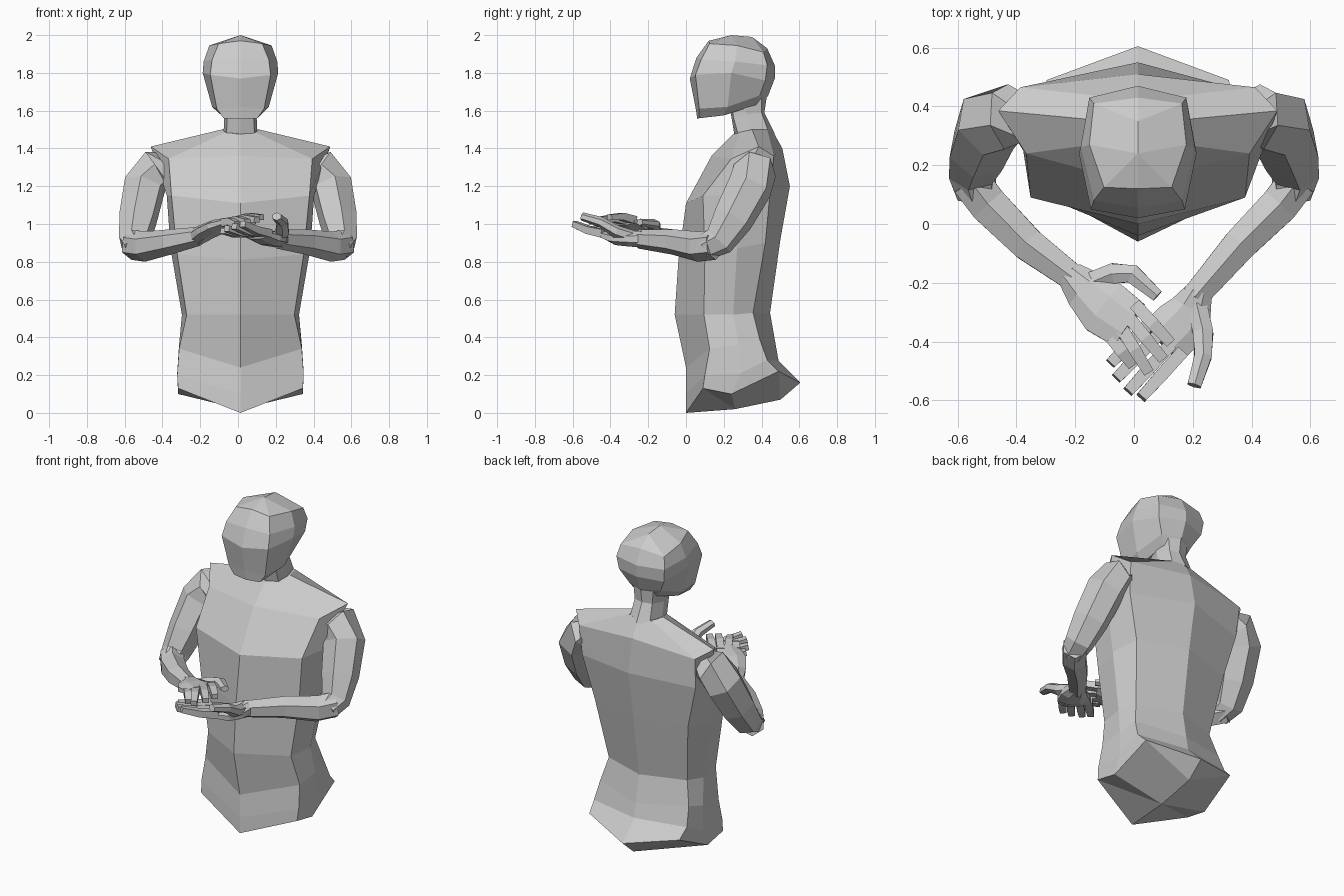
import bpy, bmesh, math
from mathutils import Vector

clay = bpy.data.materials.new("light_grey")
clay.diffuse_color = (0.6, 0.6, 0.6, 1)
AXIS = 0.013  # the body's mirror line


def finish(name, bm):
    bmesh.ops.recalc_face_normals(bm, faces=bm.faces)
    me = bpy.data.meshes.new(name)
    bm.to_mesh(me)
    bm.free()
    me.materials.append(clay)
    ob = bpy.data.objects.new(name, me)
    bpy.context.collection.objects.link(ob)
    return ob


def bridge(bm, loops):
    n = len(loops[0])
    for a, b in zip(loops, loops[1:]):
        for i in range(n):
            j = (i + 1) % n
            bm.faces.new((a[i], a[j], b[j], b[i]))


def body(name, rings, bottom=None, top=None):
    """Loft mirrored half rings: front centre, front side, side, back side, back centre."""
    bm = bmesh.new()
    loops = []
    for half in rings:
        pts = list(half) + [(-x, y, z) for x, y, z in half[3:0:-1]]
        loops.append([bm.verts.new((x + AXIS, y, z)) for x, y, z in pts])
    bridge(bm, loops)
    for loop, cap in ((loops[0], bottom), (loops[-1], top)):
        # a cap is a ridge of two points on the mirror line
        if cap:
            f, b = [bm.verts.new((AXIS, y, z)) for y, z in cap]
            for s in (1, -1):
                v = [loop[(s * i) % 8] for i in range(5)]
                bm.faces.new((v[0], v[1], f))
                bm.faces.new((v[1], v[2], f))
                bm.faces.new((v[2], v[3], b, f))
                bm.faces.new((v[3], v[4], b))
        else:
            bm.faces.new(loop)
    return finish(name, bm)


def tube(name, stations, n=6, ref=(0, 0, 1)):
    """Loft along (x, y, z, half width, half height); height follows ref."""
    bm = bmesh.new()
    p = [Vector(s[:3]) for s in stations]
    loops = []
    for i, s in enumerate(stations):
        t = (p[min(i + 1, len(p) - 1)] - p[max(i - 1, 0)]).normalized()
        v = Vector(ref)
        v = (v - t * v.dot(t)).normalized()
        u = t.cross(v)
        ring = []
        for k in range(n):
            a = 2 * math.pi * (k + 0.5) / n
            ring.append(bm.verts.new(p[i] + u * (math.cos(a) * s[3]) + v * (math.sin(a) * s[4])))
        loops.append(ring)
    bridge(bm, loops)
    bm.faces.new(loops[0])
    bm.faces.new(loops[-1])
    return finish(name, bm)


# torso with shoulders
body("torso", [
    [(0, 0, 0), (.33, .09, .13), (.33, .24, .10), (.31, .49, .22), (0, .605, .16)],
    [(0, 0, .10), (.335, .10, .20), (.335, .29, .21), (.32, .43, .28), (0, .49, .275)],
    [(0, 0, .24), (.325, .125, .34), (.325, .28, .36), (.305, .39, .39), (0, .475, .36)],
    [(0, -.06, .52), (.285, .095, .52), (.31, .25, .52), (.27, .355, .53), (0, .445, .53)],
    [(0, -.04, .81), (.335, .10, .84), (.37, .27, .87), (.32, .42, .90), (0, .50, .92)],
    [(0, 0, 1.11), (.365, .09, 1.15), (.39, .25, 1.15), (.39, .445, 1.17), (0, .55, 1.20)],
    [(0, .135, 1.36), (.38, .24, 1.345), (.475, .385, 1.41), (.40, .465, 1.36), (0, .51, 1.40)],
    [(0, .25, 1.475), (.08, .28, 1.485), (.10, .35, 1.50), (.08, .43, 1.50), (0, .455, 1.50)],
], bottom=[(.26, .02), (.50, .07)])

# neck
body("neck", [
    [(0, .26, 1.45), (.075, .28, 1.46), (.09, .35, 1.47), (.07, .44, 1.48), (0, .47, 1.48)],
    [(0, .24, 1.57), (.07, .25, 1.57), (.085, .32, 1.58), (.06, .40, 1.59), (0, .415, 1.59)],
    [(0, .22, 1.66), (.07, .24, 1.66), (.09, .30, 1.67), (.07, .40, 1.69), (0, .43, 1.69)],
])

# head
body("head", [
    [(0, .06, 1.555), (.09, .07, 1.56), (.10, .20, 1.575), (.075, .37, 1.63), (0, .40, 1.63)],
    [(0, .05, 1.62), (.125, .07, 1.61), (.15, .22, 1.62), (.11, .39, 1.68), (0, .435, 1.68)],
    [(0, .02, 1.77), (.16, .05, 1.79), (.20, .24, 1.80), (.155, .42, 1.76), (0, .47, 1.77)],
    [(0, .055, 1.88), (.15, .08, 1.87), (.195, .26, 1.86), (.165, .43, 1.84), (0, .47, 1.84)],
    [(0, .12, 1.97), (.115, .125, 1.955), (.165, .27, 1.945), (.15, .41, 1.91), (0, .43, 1.93)],
], top=[(.24, 2.0), (.35, 1.99)])

# arms
for side, s, wrist in (("right", -1, (-.205, -.185, .935)), ("left", 1, (.205, -.25, .92))):
    tube(side + "_upper_arm", [
        (s * .36, .355, 1.28, .10, .08),
        (s * .435, .365, 1.285, .115, .115),
        (s * .495, .34, 1.20, .122, .115),
        (s * .53, .25, 1.03, .11, .105),
        (s * .55, .175, .91, .085, .085),
        (s * .535, .10, .875, .07, .07),
    ], ref=(s * .95, -.25, .25))
    tube(side + "_forearm", [
        (s * .56, .15, .89, .075, .08),
        (s * .495, .065, .88, .075, .08),
        (s * .36, -.07, .905, .066, .067),
        (*wrist, .052, .05),
    ])

# palms
tube("right_palm", [
    (-.215, -.175, .935, .052, .048), (-.165, -.225, .96, .08, .042),
    (-.10, -.285, .988, .105, .038), (-.015, -.345, 1.015, .095, .024)], n=8)
tube("left_palm", [
    (.22, -.23, .92, .052, .048), (.195, -.29, .92, .08, .042),
    (.155, -.345, .925, .10, .04), (.095, -.405, .945, .10, .026)], n=8)


# fingers: base, raised knuckle, tip
def finger(name, base, tip, lift, r):
    a, b = Vector(base), Vector(tip)
    mid = a.lerp(b, .5) + Vector((0, 0, lift))
    tube(name, [(*a, r, r), (*mid, r, r * .9), (*b, r * .85, r * .7)], n=4)


for i, (x0, y0, x1, y1) in enumerate([(.005, -.275, .125, -.405), (-.02, -.315, .10, -.46),
                                      (-.045, -.35, .05, -.505), (-.075, -.39, -.005, -.48)]):
    finger(f"right_finger_{i + 1}", (x0, y0, 1.02 - i * .005), (x1, y1, 1.035 - i * .012), .012, .03)

for i, (x0, y0, x1, y1) in enumerate([(.165, -.435, .025, -.59), (.125, -.41, -.02, -.57),
                                      (.085, -.375, -.06, -.525), (.05, -.34, -.08, -.475)]):
    finger(f"left_finger_{i + 1}", (x0, y0, .95), (x1, y1, 1.0 - i * .012), -.008, .031)

# thumbs
tube("right_thumb", [(-.15, -.20, .96, .04, .032), (-.07, -.168, .985, .04, .03),
                     (-.005, -.17, 1.0, .037, .026), (.08, -.245, 1.01, .024, .018)])
tube("left_thumb", [(.215, -.28, .93, .04, .036), (.235, -.37, .96, .04, .034),
                    (.235, -.45, 1.01, .034, .028), (.205, -.55, 1.04, .027, .022)])
